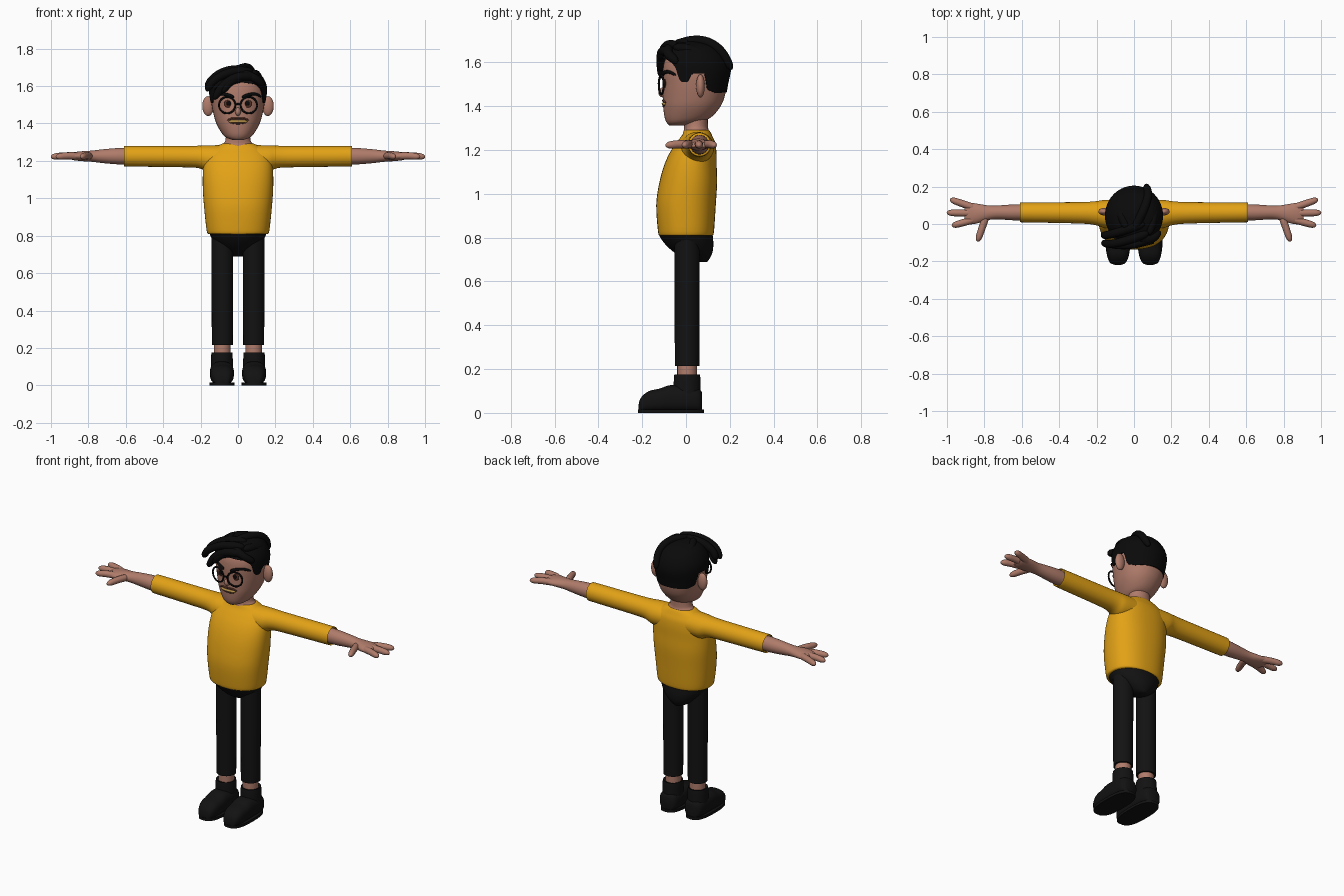
import bpy, bmesh, math
from mathutils import Vector

if "Cube" in bpy.data.objects:
    bpy.data.objects.remove(bpy.data.objects["Cube"])


def material(name, rgb):
    m = bpy.data.materials.new(name)
    m.diffuse_color = (*rgb, 1)
    m.use_nodes = True
    m.node_tree.nodes["Principled BSDF"].inputs["Base Color"].default_value = m.diffuse_color
    return m


SKIN = material("skin", (0.43, 0.20, 0.145))
YELLOW = material("yellow_knit", (0.76, 0.36, 0.008))
BLACK = material("black_cloth", (0.006, 0.006, 0.006))
HAIR = material("black_hair", (0.003, 0.003, 0.003))
BROWN = material("brown", (0.09, 0.03, 0.018))
TAN = material("mouth_tan", (0.50, 0.30, 0.07))


def finish(name, bm, mat, angle=50):
    bmesh.ops.recalc_face_normals(bm, faces=bm.faces)
    me = bpy.data.meshes.new(name)
    bm.to_mesh(me)
    bm.free()
    ob = bpy.data.objects.new(name, me)
    bpy.context.collection.objects.link(ob)
    me.materials.append(mat)
    shade(ob, angle)
    return ob


def shade(ob, angle=50):
    bpy.ops.object.select_all(action='DESELECT')
    ob.select_set(True)
    bpy.context.view_layer.objects.active = ob
    bpy.ops.object.shade_smooth_by_angle(angle=math.radians(angle))


def dense(rows, n=4):
    """Catmull-Rom interpolation between profile rows."""
    out = []
    for i in range(len(rows) - 1):
        p = [rows[max(0, min(len(rows) - 1, i + k))] for k in (-1, 0, 1, 2)]
        for j in range(n):
            t = j / n
            out.append(tuple(0.5 * (2 * b + (c - a) * t + (2 * a - 5 * b + 4 * c - d) * t * t
                                    + (3 * b - a - 3 * c + d) * t ** 3) for a, b, c, d in zip(*p)))
    return out + [rows[-1]]


def power(v, e):
    return math.copysign(abs(v) ** (2 / e), v)


def skin_rings(bm, rings):
    n = len(rings[0])
    for lo, hi in zip(rings, rings[1:]):
        for i in range(n):
            bm.faces.new((lo[i], lo[(i + 1) % n], hi[(i + 1) % n], hi[i]))
    bm.faces.new(rings[0])
    bm.faces.new(rings[-1])


def loft(name, axis, rows, mat, side=1, e=2, n=40, step=4):
    """Rows are (position on axis, centre 1, centre 2, radius 1, radius 2)."""
    bm = bmesh.new()
    rings = []
    for t, c1, c2, r1, r2 in dense(rows, step):
        ring = []
        for i in range(n):
            a = 2 * math.pi * i / n
            u, v = c1 + r1 * power(math.cos(a), e), c2 + r2 * power(math.sin(a), e)
            x, y, z = {'x': (t, u, v), 'y': (u, t, v), 'z': (u, v, t)}[axis]
            ring.append(bm.verts.new((side * x, y, z)))
        rings.append(ring)
    skin_rings(bm, rings)
    return finish(name, bm, mat)


def tube(name, pts, radius, mat, taper=(1, 1), side=1):
    """Smooth strand through points, with tapered, rounded ends."""
    cu = bpy.data.curves.new(name, 'CURVE')
    cu.dimensions, cu.bevel_depth, cu.bevel_resolution = '3D', radius, 4
    cu.use_fill_caps, cu.resolution_u = True, 8
    pts = [Vector(p) for p in pts]
    ends = (pts[0] - (pts[1] - pts[0]).normalized() * radius * .3,
            pts[-1] + (pts[-1] - pts[-2]).normalized() * radius * .3)
    full = [ends[0]] + pts + [ends[1]]
    sp = cu.splines.new('NURBS')
    sp.points.add(len(full) - 1)
    for i, (q, p) in enumerate(zip(sp.points, full)):
        q.co = (side * p.x, p.y, p.z, 1)
        k = i / (len(full) - 1)
        q.radius = 0.15 if i in (0, len(full) - 1) else taper[0] + (taper[1] - taper[0]) * k
    sp.order_u, sp.use_endpoint_u = 3, True
    ob = bpy.data.objects.new(name, cu)
    bpy.context.collection.objects.link(ob)
    cu.materials.append(mat)
    bpy.ops.object.select_all(action='DESELECT')
    ob.select_set(True)
    bpy.context.view_layer.objects.active = ob
    bpy.ops.object.convert(target='MESH')
    shade(bpy.context.object)


def ball(name, loc, scale, mat):
    bm = bmesh.new()
    bmesh.ops.create_uvsphere(bm, u_segments=24, v_segments=16, radius=1)
    for v in bm.verts:
        v.co = Vector(loc) + Vector([a * b for a, b in zip(v.co, scale)])
    return finish(name, bm, mat)


def lookup(rows, z):
    """Linear interpolation of a (z, front, back, half width) profile."""
    z = max(rows[0][0], min(rows[-1][0], z))
    for a, b in zip(rows, rows[1:]):
        if z <= b[0]:
            k = (z - a[0]) / (b[0] - a[0])
            return [p + (q - p) * k for p, q in zip(a, b)]


# Torso and hips
loft("sweater", 'z', [(.81, 0, 0, .16, .122), (.83, 0, 0, .168, .128), (.95, 0, 0, .181, .136),
     (1.05, 0, .01, .188, .132), (1.13, 0, .02, .188, .12), (1.19, 0, .033, .182, .106),
     (1.235, 0, .045, .165, .088), (1.265, 0, .05, .135, .07), (1.285, 0, .05, .1, .06),
     (1.292, 0, .05, .085, .054)], YELLOW, e=2.3, n=56)
loft("hips", 'z', [(.688, 0, .07, .02, .025), (.70, 0, .055, .05, .05), (.73, 0, .035, .092, .085),
     (.77, 0, .015, .13, .11), (.81, 0, 0, .152, .122), (.83, 0, 0, .155, .122)], BLACK)
loft("neck", 'z', [(1.265, 0, .048, .085, .064), (1.292, 0, .047, .078, .057),
     (1.31, 0, .045, .067, .055), (1.37, 0, .045, .062, .055)], SKIN)

# Limbs, mirrored
for s, tag in ((1, "left"), (-1, "right")):
    loft(tag + "_sleeve", 'x', [(.08, .05, 1.212, .078, .072), (.16, .054, 1.212, .074, .071),
         (.21, .058, 1.221, .063, .06), (.3, .06, 1.223, .057, .057), (.585, .062, 1.225, .053, .055),
         (.597, .062, 1.225, .052, .053), (.6, .062, 1.225, .044, .046)], YELLOW, s)
    loft(tag + "_forearm_and_palm", 'x', [(.58, .062, 1.225, .043, .045), (.65, .062, 1.225, .042, .043),
         (.73, .062, 1.225, .037, .036), (.78, .06, 1.225, .039, .03), (.84, .056, 1.225, .053, .026),
         (.885, .056, 1.225, .058, .02), (.905, .056, 1.225, .048, .012)], SKIN, s)
    for f, (x0, y0, x1, y1) in enumerate(((.85, .085, .978, .13), (.85, .058, .995, .06),
                                          (.85, .025, .968, -.008), (.79, .045, .835, -.088))):
        mid = ((x0 + x1) / 2, (y0 + y1) / 2, 1.228)
        tube(f"{tag}_finger_{f + 1}", [(x0, y0, 1.225), mid, (x1, y1, 1.222)], .02, SKIN, (1.1, .8), s)
    c = .084
    loft(tag + "_trouser_leg", 'z', [(.215, c, .005, .056, .056), (.5, c, .005, .057, .057),
         (.8, c, .005, .058, .058)], BLACK, s)
    loft(tag + "_ankle", 'z', [(.12, c, .005, .045, .045), (.26, c, .005, .045, .045)], SKIN, s)
    loft(tag + "_boot_shaft", 'z', [(.04, .086, .005, .06, .063), (.165, .086, .005, .057, .06),
         (.172, .086, .005, .05, .053)], BLACK, s)
    loft(tag + "_boot_foot", 'y', [(y, .086, h / 2 + .003, w, h / 2) for y, h, w in (
         (-.217, .03, .02), (-.207, .065, .042), (-.17, .096, .058), (-.12, .108, .063),
         (-.07, .124, .064), (0, .12, .063), (.055, .11, .055), (.074, .09, .035))], BLACK, s, e=2.6)
    loft(tag + "_sole", 'z', [(0, .086, -.069, .067, .151), (.016, .086, -.069, .067, .151)], BLACK, s, e=2.7)

# Head
PROFILE = dense([(1.312, -.075, 0, .03), (1.325, -.088, .06, .064), (1.35, -.098, .115, .088),
                 (1.4, -.104, .158, .116), (1.45, -.105, .178, .131), (1.5, -.105, .186, .141),
                 (1.55, -.106, .187, .146), (1.6, -.1, .18, .142), (1.64, -.08, .16, .12),
                 (1.67, -.045, .125, .085), (1.685, 0, .08, .03)])
loft("head", 'z', [(z, 0, (f + b) / 2, w, (b - f) / 2) for z, f, b, w in PROFILE], SKIN, e=2.15, n=56, step=1)


def on_face(x, z, out=0.0):
    _, f, b, w = lookup(PROFILE, z)
    return (x, (f + b) / 2 - (b - f) / 2 * (1 - abs(x / w) ** 2.15) ** (1 / 2.15) - out, z)


ball("nose", (0, -.108, 1.463), (.015, .018, .022), SKIN)
for s, tag in ((1, "left"), (-1, "right")):
    ball(tag + "_ear", (s * .16, .066, 1.493), (.031, .02, .053), SKIN)
    ball(tag + "_eye", on_face(s * .052, 1.505), (.024, .006, .02), BROWN)
    ball(tag + "_pupil", on_face(s * .05, 1.508, .003), (.012, .006, .013), HAIR)
    tube(tag + "_eyebrow", [on_face(s * x, z, .004) for x, z in ((.024, 1.54), (.06, 1.556), (.1, 1.558),
         (.122, 1.543))], .009, HAIR, (1.2, .6))
    # Round spectacle rim, turned to follow the face
    tube(tag + "_spectacle_rim", [(s * .058 + .044 * math.cos(a), -.113 + .25 * (.044 * s * math.cos(a)),
         1.498 + .044 * math.sin(a)) for a in [i * math.pi / 12 for i in range(25)]], .005, HAIR)
tube("spectacle_bridge", [(-.016, -.122, 1.5), (0, -.126, 1.506), (.016, -.122, 1.5)], .005, HAIR)

# Mouth with thin moustache
tube("moustache", [on_face(x, z, .001) for x, z in ((-.056, 1.417), (-.03, 1.429), (0, 1.425), (.03, 1.429),
     (.056, 1.417))], .005, BROWN)
tube("mouth", [on_face(x, 1.411) for x in (-.048, -.025, 0, .025, .048)], .007, TAN)
tube("lower_lip", [on_face(x, z) for x, z in ((-.046, 1.406), (0, 1.398), (.046, 1.406))], .005, BROWN)

# Hair cap with a hairline that varies around the head
CAP = dense([(1.45, -.112, .185, .137), (1.5, -.115, .192, .148), (1.56, -.116, .205, .154),
             (1.6, -.113, .2, .154), (1.64, -.1, .182, .138), (1.675, -.07, .15, .108),
             (1.695, -.03, .1, .06), (1.702, 0, .07, .02)])
LINE = [(0, 1.622), (.7, 1.61), (.95, 1.58), (1.08, 1.525), (1.18, 1.51), (1.36, 1.51), (1.46, 1.55),
        (1.85, 1.55), (1.98, 1.475), (2.3, 1.46), (math.pi, 1.465)]
bm = bmesh.new()
rings = []
for j in range(-1, 17):
    ring = []
    for i in range(96):
        a = 2 * math.pi * i / 96
        low = lookup(LINE, min(a, 2 * math.pi - a))[1]
        z = low + (1.702 - low) * math.sin(max(j, 0) / 16 * math.pi / 2)
        _, f, b, w = lookup(CAP, z)
        k = .88 if j < 0 else 1
        ring.append(bm.verts.new((k * w * math.sin(a), (f + b) / 2 - k * (b - f) / 2 * math.cos(a), z)))
    rings.append(ring)
skin_rings(bm, rings)
finish("hair_cap", bm, HAIR)

# Swept locks and fringe
LOCKS = [
    ((.07, -.05, 1.68), (-.04, -.09, 1.68), (-.13, -.11, 1.635), (-.165, -.1, 1.58)),
    ((.09, -.075, 1.65), (0, -.11, 1.655), (-.08, -.115, 1.61), (-.125, -.11, 1.535)),
    ((.03, -.09, 1.645), (-.04, -.115, 1.63), (-.085, -.115, 1.57)),
    ((.05, 0, 1.69), (-.07, -.04, 1.685), (-.145, -.06, 1.635), (-.165, -.06, 1.59)),
    ((.02, -.07, 1.67), (.09, -.09, 1.645), (.135, -.045, 1.605)),
    ((0, -.03, 1.69), (.055, .08, 1.705), (.08, .16, 1.66), (.065, .205, 1.575)),
    ((.08, -.05, 1.67), (.11, .05, 1.655), (.105, .14, 1.6)),
    ((-.04, -.02, 1.69), (-.08, .07, 1.67), (-.08, .15, 1.6)),
]
for i, pts in enumerate(LOCKS):
    tube(f"hair_lock_{i + 1}", pts, .026, HAIR, (1, .7))
